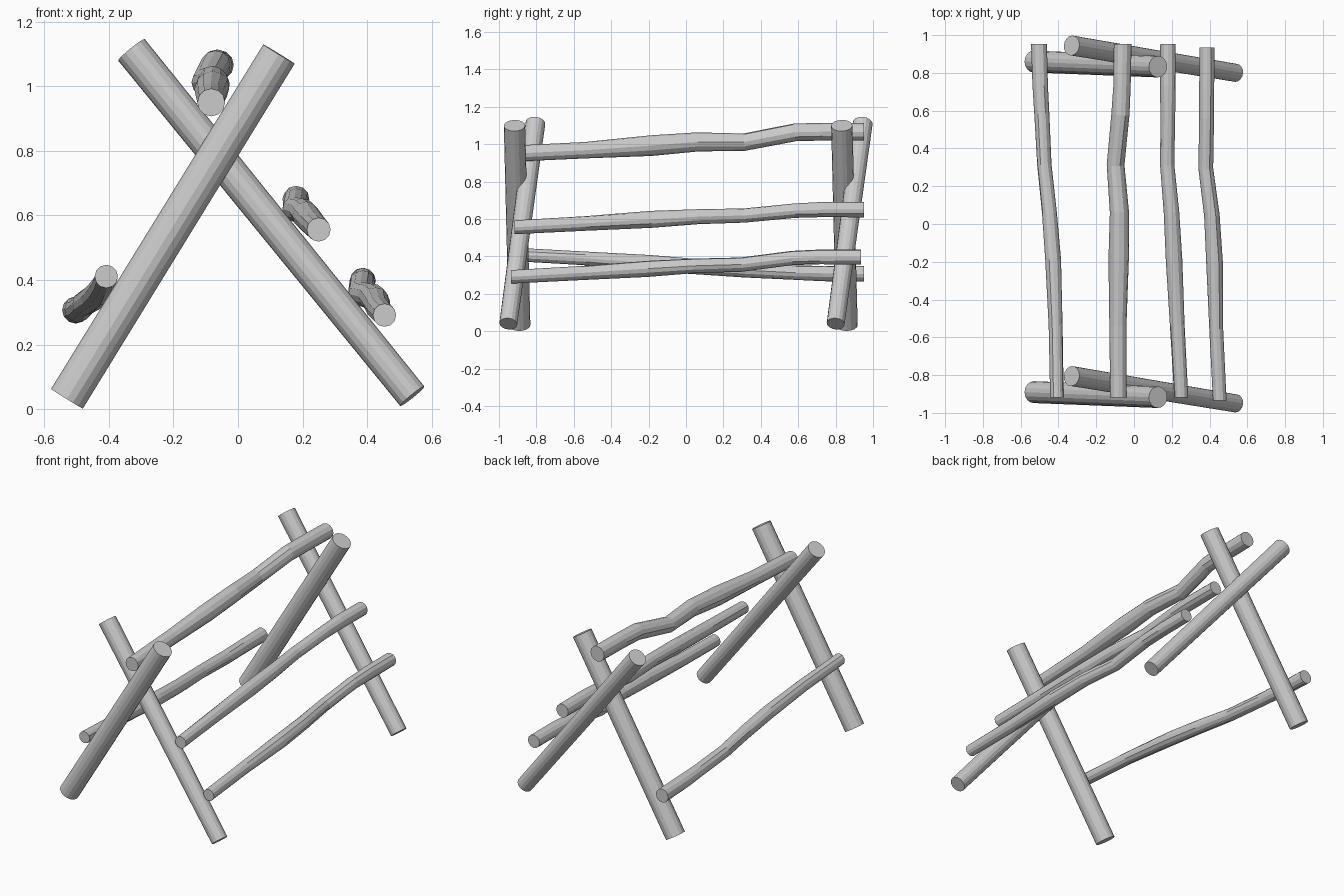
import bpy, bmesh, random
from math import sin, cos, pi
from mathutils import Vector

random.seed(4)


def log(name, stations, sides, rough=0.0):
    """Loft a closed log through stations of (x, y, z, radius)."""
    pts = [Vector(s[:3]) for s in stations]
    bm = bmesh.new()
    rings = []
    for i, p in enumerate(pts):
        last = len(pts) - 1
        if i in (0, last) and last > 1:
            t = Vector((0, 1, 0))                      # rails are cut square to y
        else:
            t = (pts[min(i + 1, last)] - pts[max(i - 1, 0)]).normalized()
        u = Vector((0, 1, 0)) if abs(t.y) < 0.5 else Vector((1, 0, 0))
        u = (u - t * u.dot(t)).normalized()
        v = t.cross(u)
        ring = []
        for k in range(sides):
            a = 2 * pi * k / sides
            r = stations[i][3]
            if 0 < i < last:
                r *= 1 + random.uniform(-rough, rough)
            ring.append(bm.verts.new(p + (u * cos(a) + v * sin(a)) * r))
        rings.append(ring)
    for a, b in zip(rings, rings[1:]):
        for k in range(sides):
            n = (k + 1) % sides
            bm.faces.new((a[k], a[n], b[n], b[k]))
    bm.faces.new(rings[0])
    bm.faces.new(rings[-1])
    bmesh.ops.recalc_face_normals(bm, faces=bm.faces)
    mesh = bpy.data.meshes.new(name)
    bm.to_mesh(mesh)
    bm.free()
    bpy.context.collection.objects.link(bpy.data.objects.new(name, mesh))


# Crossed legs, the same pair at the front and the back
for end, dy in (("front", 0.0), ("back", 1.75)):
    log(end + "_leg_left", [(-0.53, -0.89 + dy, 0.032, 0.058),
                            (0.127, -0.917 + dy, 1.10, 0.057)], 16)
    log(end + "_leg_right", [(0.54, -0.95 + dy, 0.04, 0.048),
                             (-0.33, -0.805 + dy, 1.113, 0.053)], 16)

# Crooked rails: (x, z, radius) at shared positions along y
Y = (-0.93, -0.55, -0.2, 0.05, 0.3, 0.57, 0.72, 0.94)
rails = {
    "top_rail": (0.012, [
        (-0.083, 0.95, 0.043), (-0.084, 0.968, 0.045), (-0.08, 0.993, 0.054),
        (-0.078, 1.012, 0.05), (-0.098, 1.012, 0.046), (-0.07, 1.064, 0.048),
        (-0.064, 1.067, 0.047), (-0.06, 1.066, 0.047)]),
    "middle_right_rail": (0.012, [
        (0.25, 0.556, 0.037), (0.23, 0.577, 0.039), (0.212, 0.598, 0.044),
        (0.2, 0.613, 0.041), (0.175, 0.619, 0.038), (0.18, 0.645, 0.039),
        (0.18, 0.65, 0.041), (0.18, 0.65, 0.041)]),
    "lower_right_rail": (-0.005, [
        (0.454, 0.291, 0.036), (0.435, 0.312, 0.037), (0.427, 0.335, 0.043),
        (0.412, 0.35, 0.04), (0.38, 0.357, 0.038), (0.385, 0.391, 0.039),
        (0.386, 0.397, 0.04), (0.387, 0.398, 0.04)]),
    "lower_left_rail": (0.012, [
        (-0.408, 0.411, 0.036), (-0.414, 0.39, 0.037), (-0.428, 0.364, 0.042),
        (-0.448, 0.345, 0.04), (-0.475, 0.327, 0.038), (-0.488, 0.313, 0.039),
        (-0.497, 0.31, 0.041), (-0.503, 0.307, 0.042)]),
}
for name, (shift, path) in rails.items():
    log(name, [(x, y + shift, z, r) for y, (x, z, r) in zip(Y, path)], 12, 0.04)
